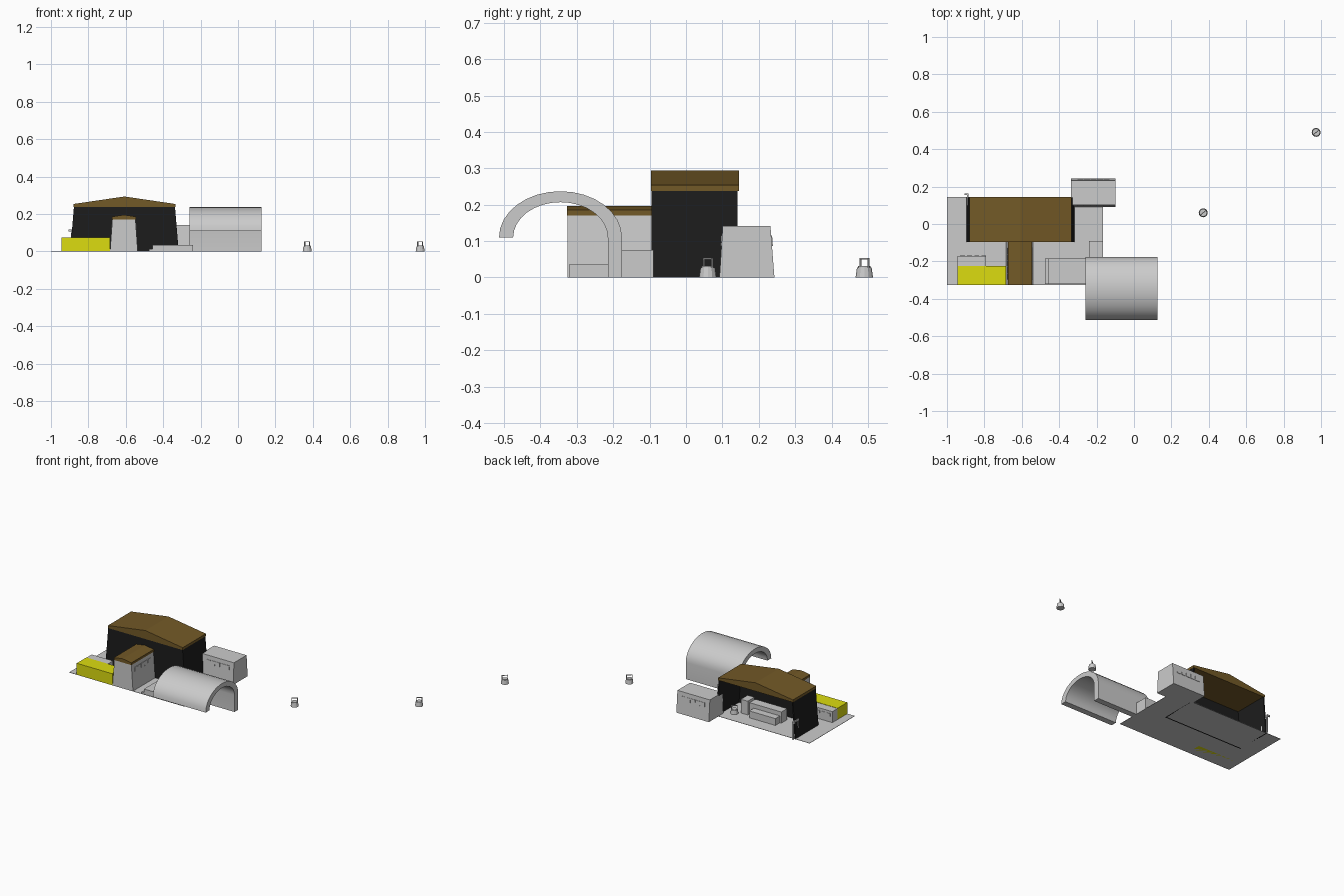
import bpy, bmesh, math
from mathutils import Matrix

if "Cube" in bpy.data.objects:
    bpy.data.objects.remove(bpy.data.objects["Cube"])


def material(name, rgb):
    m = bpy.data.materials.new(name)
    m.diffuse_color = (*rgb, 1)
    m.use_nodes = True
    m.node_tree.nodes["Principled BSDF"].inputs["Base Color"].default_value = m.diffuse_color
    return m


BLACK = material("black", (0.012, 0.012, 0.012))
BROWN = material("brown", (0.17, 0.10, 0.02))
YELLOW = material("yellow", (0.72, 0.72, 0.005))


def finish(bm, name, mat=None):
    bmesh.ops.recalc_face_normals(bm, faces=bm.faces)
    me = bpy.data.meshes.new(name)
    bm.to_mesh(me)
    bm.free()
    ob = bpy.data.objects.new(name, me)
    bpy.context.collection.objects.link(ob)
    if mat:
        me.materials.append(mat)
    return ob


def prism(name, pts, axis, a, b, mat=None):
    """Extrude a profile: axis 'y' takes (x, z) points, axis 'x' takes (y, z)."""
    bm = bmesh.new()
    place = (lambda p, t: (p[0], t, p[1])) if axis == 'y' else (lambda p, t: (t, p[0], p[1]))
    r1 = [bm.verts.new(place(p, a)) for p in pts]
    r2 = [bm.verts.new(place(p, b)) for p in pts]
    n = len(pts)
    bm.faces.new(r1)
    bm.faces.new(r2[::-1])
    for i in range(n):
        j = (i + 1) % n
        bm.faces.new((r1[i], r1[j], r2[j], r2[i]))
    return finish(bm, name, mat)


def box(name, x0, x1, y0, y1, z0, z1, mat=None):
    return prism(name, [(x0, z0), (x1, z0), (x1, z1), (x0, z1)], 'y', y0, y1, mat)


def windows(name, axis, wall, z0, z1, start, width, pitch, count, out):
    """Row of thin panes on a wall; wall(z) gives the sloped wall position."""
    d = 0.0025 * out
    pts = [(wall(z0) - d, z0), (wall(z0) + d, z0), (wall(z1) + d, z1), (wall(z1) - d, z1)]
    for i in range(count):
        s = start + i * pitch
        prism(f"{name}_{i + 1}", pts, axis, s, s + width)


# ground plate
box("base_plate", -1, -0.165, -0.325, 0.145, 0, 0.002)

# main hall, open at the back
C = -0.607
for s, side in ((-1, "left"), (1, "right")):
    prism(f"hall_wall_{side}", [(C + s * 0.29, 0), (C + s * 0.27, 0.24),
                                (C + s * 0.262, 0.24), (C + s * 0.282, 0)],
          'y', -0.095, 0.142, BLACK)
prism("hall_front_wall", [(C - 0.285, 0), (C + 0.285, 0), (C + 0.265, 0.24), (C - 0.265, 0.24)],
      'y', -0.095, -0.086, BLACK)
prism("hall_roof", [(C - 0.272, 0.238), (C + 0.272, 0.238), (C + 0.272, 0.254),
                    (C, 0.294), (C - 0.272, 0.254)], 'y', -0.096, 0.145, BROWN)

# front annex with gabled roof and side windows
A = -0.61
prism("annex_walls", [(A - 0.074, 0), (A + 0.074, 0), (A + 0.062, 0.172), (A - 0.062, 0.172)],
      'y', -0.325, -0.09)
prism("annex_roof", [(A - 0.064, 0.171), (A + 0.064, 0.171), (A + 0.064, 0.186),
                     (A, 0.196), (A - 0.064, 0.186)], 'y', -0.327, -0.09, BROWN)
for s, side in ((-1, "left"), (1, "right")):
    windows(f"annex_window_{side}", 'y', lambda z: A + s * (0.074 - 0.07 * z),
            0.117, 0.145, -0.296, 0.031, 0.034, 5, s)

# rear side building with sloped walls
prism("side_building", [(0.092, 0), (0.243, 0), (0.232, 0.142), (0.101, 0.142)], 'x', -0.336, -0.1)
windows("side_window_front", 'x', lambda z: 0.092 + 0.063 * z, 0.087, 0.115,
        -0.302, 0.031, 0.035, 5, -1)
windows("side_window_back", 'x', lambda z: 0.243 - 0.077 * z, 0.087, 0.115,
        -0.302, 0.031, 0.035, 5, 1)

# yellow container and the grey cabin behind it
box("yellow_container", -0.945, -0.685, -0.325, -0.225, 0, 0.076, YELLOW)
box("grey_cabin", -0.945, -0.79, -0.225, -0.17, 0, 0.074)
windows("cabin_window", 'x', lambda z: -0.17, 0.04, 0.058, -0.93, 0.026, 0.038, 4, 1)

# low platform with step, and small shed by the arch
box("platform", -0.458, -0.24, -0.322, -0.185, 0, 0.036)
box("platform_step", -0.476, -0.458, -0.322, -0.185, 0, 0.012)
box("small_shed", -0.24, -0.165, -0.176, -0.09, 0, 0.076)

# arched shelter: half ellipse with one leg reaching the ground
N = 16
ang = [math.pi * i / N for i in range(N + 1)]
outer = [(-0.345 + 0.169 * math.cos(a), 0.11 + 0.127 * math.sin(a)) for a in ang]
inner = [(-0.345 + 0.130 * math.cos(a), 0.11 + 0.097 * math.sin(a)) for a in reversed(ang)]
arch = prism("arched_shelter", [(-0.176, 0)] + outer + inner + [(-0.215, 0)], 'x', -0.26, 0.125)
bpy.context.view_layer.objects.active = arch
arch.select_set(True)
bpy.ops.object.shade_smooth_by_angle(angle=math.radians(30))
arch.select_set(False)

# machinery blocks inside the hall
box("machine_front", -0.69, -0.5, 0.0, 0.057, 0, 0.047)
box("machine_body", -0.70, -0.47, -0.05, 0.01, 0, 0.075)
box("machine_tower", -0.47, -0.42, -0.04, 0.03, 0, 0.092)

# small gate frame at the left back corner of the hall
for y in (0.104, 0.152):
    box("gate_post", -0.892, -0.884, y, y + 0.008, 0, 0.112)
box("gate_beam", -0.892, -0.884, 0.1, 0.162, 0.108, 0.118)
box("gate_arm", -0.905, -0.884, 0.154, 0.162, 0.108, 0.118)


# bollards: ribbed conical drum with a diagonal handle
def bollard(x, y):
    bm = bmesh.new()
    for r1, r2, z0, z1 in ((0.024, 0.020, 0, 0.028), (0.017, 0.017, 0.028, 0.031)):
        bmesh.ops.create_cone(bm, cap_ends=True, segments=12, radius1=r1, radius2=r2,
                              depth=z1 - z0, matrix=Matrix.Translation((0, 0, (z0 + z1) / 2)))
    for cx, cz, sx, sz in ((-0.017, 0.040, 0.004, 0.025), (0.017, 0.040, 0.004, 0.025),
                           (0, 0.052, 0.038, 0.004)):
        bmesh.ops.create_cube(bm, size=1, matrix=Matrix.Rotation(math.radians(40), 4, 'Z')
                              @ Matrix.Translation((cx, 0, cz))
                              @ Matrix.Diagonal((sx, 0.004, sz, 1)))
    finish(bm, "bollard").location = (x, y, 0)


for x, y in ((0.37, 0.06), (0.974, 0.49), (-0.39, 0.054)):
    bollard(x, y)
